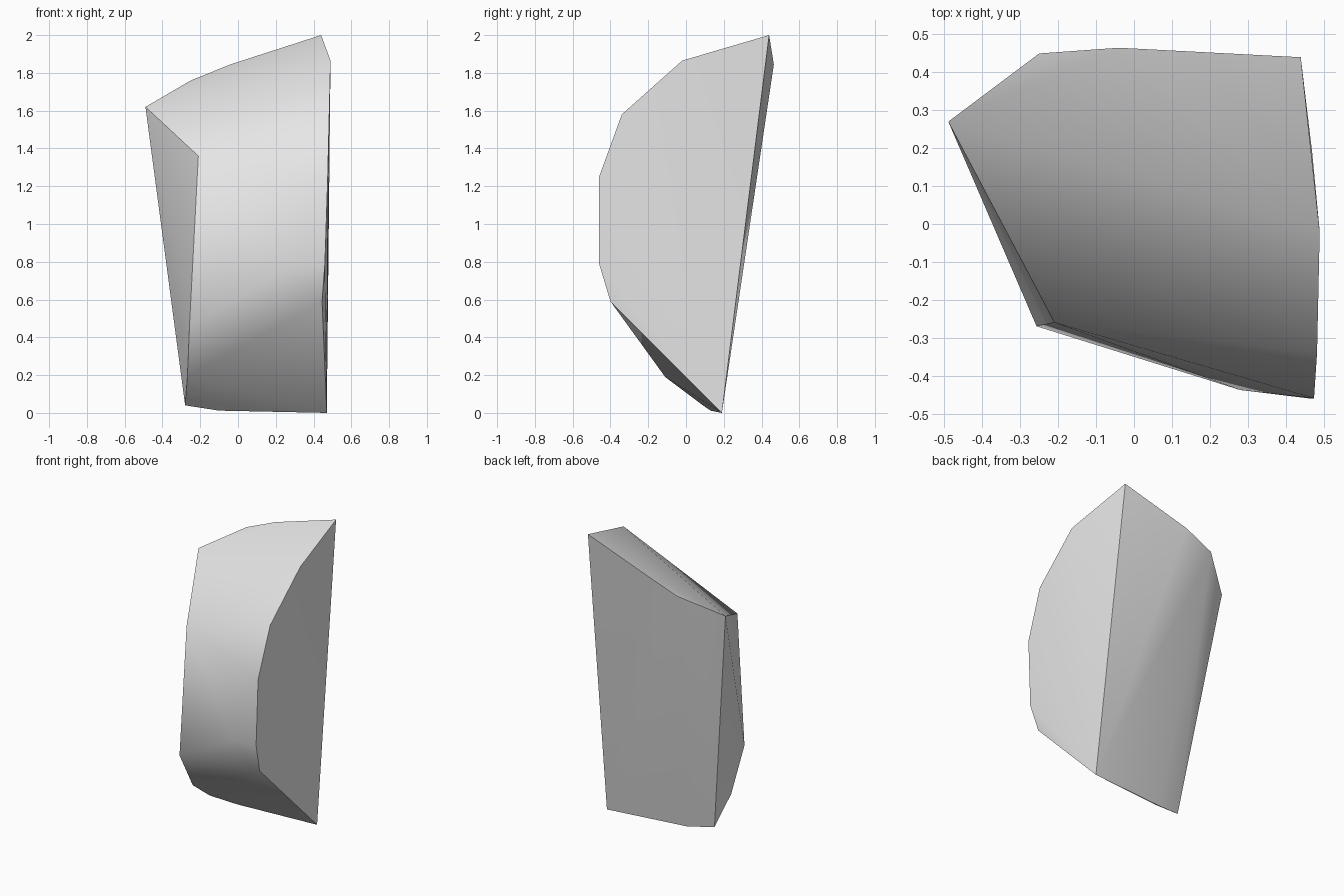
import bpy, bmesh, math

cube = bpy.data.objects.get("Cube")
if cube:
    bpy.data.objects.remove(cube, do_unlink=True)

# Stone colour
stone = bpy.data.materials.new("stone_grey")
stone.use_nodes = True
colour = (0.8, 0.8, 0.8, 1)
stone.diffuse_color = colour
bsdf = next(n for n in stone.node_tree.nodes if n.type == 'BSDF_PRINCIPLED')
bsdf.inputs["Base Color"].default_value = colour
bsdf.inputs["Roughness"].default_value = 0.9

# Broken side: arc outline from the peak round the front to the foot
side_outline = [(0.44, 0.44, 2.0), (0.49, -0.02, 1.865), (0.483, -0.34, 1.58),
                (0.475, -0.46, 1.25), (0.46, -0.46, 0.79), (0.445, -0.40, 0.59),
                (0.47, 0.19, 0.0)]
# Ridge along the top of the back
back_ridge = [(-0.04, 0.465, 1.845), (-0.25, 0.45, 1.76), (-0.49, 0.27, 1.62)]
# Narrow chipped side, from the shoulder to the foot
chip_outline = [(-0.21, -0.26, 1.36), (-0.257, -0.27, 0.46), (-0.268, -0.11, 0.19),
                (-0.28, 0.09, 0.04), (-0.10, 0.13, 0.012)]
# Bulge on the front
front_bulge = [(0.28, -0.438, 0.77)]

# Rock shard: convex skin over the outlines
bm = bmesh.new()
for point in side_outline + back_ridge + chip_outline + front_bulge:
    bm.verts.new(point)
hull = bmesh.ops.convex_hull(bm, input=bm.verts[:])
loose = [v for v in bm.verts if not v.link_faces]
bmesh.ops.delete(bm, geom=loose, context='VERTS')
bmesh.ops.recalc_face_normals(bm, faces=bm.faces[:])
mesh = bpy.data.meshes.new("rock_shard")
bm.to_mesh(mesh)
bm.free()
mesh.materials.append(stone)

rock = bpy.data.objects.new("rock_shard", mesh)
bpy.context.collection.objects.link(rock)
bpy.ops.object.select_all(action='DESELECT')
rock.select_set(True)
bpy.context.view_layer.objects.active = rock
bpy.ops.object.shade_smooth_by_angle(angle=math.radians(30))
